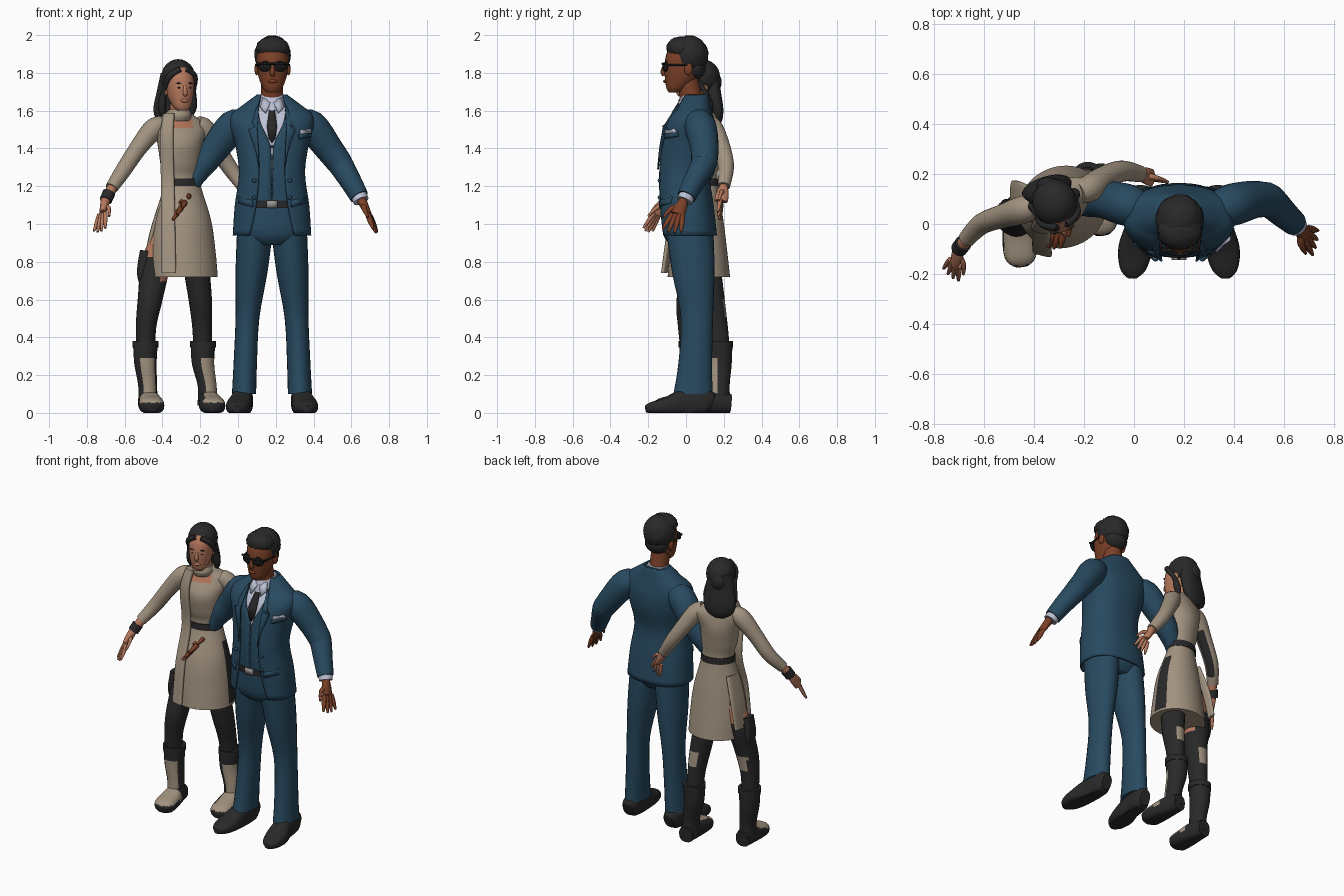
import bpy, bmesh, math, random
from mathutils import Vector, Matrix

random.seed(3)
default_cube = bpy.data.objects.get("Cube")
if default_cube:
    bpy.data.objects.remove(default_cube, do_unlink=True)


def material(name, red, green, blue):
    mat = bpy.data.materials.new(name)
    mat.use_nodes = True
    mat.diffuse_color = (red, green, blue, 1)
    mat.node_tree.nodes["Principled BSDF"].inputs["Base Color"].default_value = (red, green, blue, 1)
    return mat


SUIT = material("suit blue", .021, .068, .117)
CLOTH = material("beige cloth", .36, .29, .215)
BLACK = material("soft black", .022, .022, .023)
GLASS = material("lens black", .009, .009, .01)
DEEP_SKIN = material("deep brown skin", .2, .052, .021)
TAN_SKIN = material("tan skin", .47, .19, .11)
SHIRT = material("shirt pale blue", .5, .53, .66)
METAL = material("buckle grey", .32, .3, .28)


def finish(name, bm, mat):
    """Turn a bmesh into a smooth shaded object with one material."""
    bmesh.ops.recalc_face_normals(bm, faces=bm.faces[:])
    mesh = bpy.data.meshes.new(name)
    bm.to_mesh(mesh)
    bm.free()
    mesh.materials.append(mat)
    obj = bpy.data.objects.new(name, mesh)
    bpy.context.collection.objects.link(obj)
    bpy.ops.object.select_all(action="DESELECT")
    obj.select_set(True)
    bpy.context.view_layer.objects.active = obj
    bpy.ops.object.shade_smooth_by_angle(angle=math.radians(50))
    return obj


def smooth_rows(rows, steps):
    """Catmull-Rom interpolation of every number in the rows."""
    ext = [rows[0]] + list(rows) + [rows[-1]]
    out = []
    for p, q, r, s in zip(ext, ext[1:], ext[2:], ext[3:]):
        for k in range(steps):
            t = k / steps
            out.append([b + t / 2 * (c - a + t * (2*a - 5*b + 4*c - d + t * (3*(b - c) + d - a)))
                        for a, b, c, d in zip(p, q, r, s)])
    return out + [list(rows[-1])]


def loft(name, rows, mat, level=True, turn=0, power=1, sides=24, steps=4):
    """Rows are x, y, z, half width, half depth and optionally a front opening."""
    rows = smooth_rows(rows, steps)
    centres = [Vector(r[:3]) for r in rows]
    opened = len(rows[0]) > 5
    whole = (centres[-1] - centres[0]).normalized()
    ref = Vector((0, 1, 0)) if abs(whole.z) > .6 else Vector((0, 0, 1))
    bm, rings = bmesh.new(), []
    for i, row in enumerate(rows):
        if level:
            u = Vector((math.cos(turn), math.sin(turn), 0))
            v = Vector((-u.y, u.x, 0))
        else:
            t = (centres[min(i + 1, len(rows) - 1)] - centres[max(i - 1, 0)]).normalized()
            u = ref.cross(t).normalized()
            v = t.cross(u)
        a, b = max(row[3], .002), max(row[4], .002)
        gap = math.asin(min(1, max(row[5], .001) / a) ** (1 / power)) if opened else 0
        ring = []
        for k in range(sides):
            ang = -math.pi / 2 + gap + (2 * math.pi - 2 * gap) * k / (sides - 1 if opened else sides)
            c, s = math.cos(ang), math.sin(ang)
            co = centres[i] + u * a * math.copysign(abs(c) ** power, c) + v * b * math.copysign(abs(s) ** power, s)
            co.z = max(co.z, 0)
            ring.append(bm.verts.new(co))
        rings.append(ring)
    for low, high in zip(rings, rings[1:]):
        for k in range(sides - 1 if opened else sides):
            n = (k + 1) % sides
            bm.faces.new((low[k], low[n], high[n], high[k]))
    if not opened:
        bm.faces.new(rings[0])
        bm.faces.new(rings[-1])
    obj = finish(name, bm, mat)
    if opened:
        obj.modifiers.new("thickness", "SOLIDIFY").thickness = .01
    return obj


def limb(name, rows, mat, **options):
    return loft(name, [(*r, r[3]) if len(r) == 4 else r for r in rows], mat, level=False, **options)


def ball(name, centre, size, mat, turn=0, rough=0):
    bm = bmesh.new()
    bmesh.ops.create_icosphere(bm, subdivisions=4 if rough else 3, radius=1)
    for vert in bm.verts:
        vert.co *= 1 + random.uniform(-rough, rough)
    bm.transform(Matrix.Translation(centre) @ Matrix.Rotation(turn, 4, "Z") @ Matrix.Diagonal((*size, 1)))
    return finish(name, bm, mat)


def paint(obj, mat, rule):
    obj.data.materials.append(mat)
    for face in obj.data.polygons:
        if rule(face.center, face.normal):
            face.material_index = len(obj.data.materials) - 1


def plate(name, outline, rows, mat, lift=.008, power=.85):
    """Thin patch of x, z points resting on the front of a torso."""
    bm = bmesh.new()
    verts = []
    for x, z in outline:
        for low, high in zip(rows, rows[1:]):
            if low[2] <= z <= high[2]:
                t = (z - low[2]) / (high[2] - low[2])
                cx, cy, a, b = [low[j] + t * (high[j] - low[j]) for j in (0, 1, 3, 4)]
        inside = max(0, 1 - abs((x - cx) / a) ** (2 / power))
        verts.append(bm.verts.new((x, cy - b * inside ** (power / 2) - lift, z)))
    bm.faces.new(verts)
    bmesh.ops.triangulate(bm, faces=bm.faces[:])
    obj = finish(name, bm, mat)
    obj.modifiers.new("thickness", "SOLIDIFY").thickness = .009


def hand(name, wrist, knuckle, tip, spread, mat, thick):
    """Flat palm, four fanned fingers and a thumb."""
    wrist, knuckle, tip, spread = map(Vector, (wrist, knuckle, tip, spread))
    limb(name + "_palm", [(*wrist, .026, .022), (*wrist.lerp(knuckle, .5), .022, .034), (*knuckle, .016, .036)],
         mat, sides=14)
    for k in range(4):
        off = spread * (k - 1.5)
        end = tip + off * 1.8 - (tip - knuckle) * .1 * abs(k - 1.5)
        limb(f"{name}_finger_{k}", [(*(knuckle + off), thick), (*((knuckle + end + off) / 2), thick), (*end, .006)],
             mat, sides=8, steps=2)
    side = wrist.lerp(knuckle, .4)
    limb(name + "_thumb", [(*side, .016), (*(side + spread * 2.6 + (tip - knuckle) * .25), thick),
                           (*(knuckle + spread * 3.6 + (tip - knuckle) * .25), .006)], mat, sides=8, steps=2)


def head(name, origin, scale, turn, skin):
    """Skull with nose, lips, ears and brows; returns the local placing function."""
    spin = Matrix.Rotation(turn, 3, "Z")
    place = lambda x, y, z: Vector(origin) + spin @ Vector((x, y, z)) * scale
    shape = [(-.06, 0, .03, .028), (-.047, .025, .052, .055), (-.022, .08, .073, .088), (-.01, .14, .082, .103),
             (0, .21, .082, .1), (.005, .26, .06, .075)]
    loft(name + "_head", [(*place(0, y, z), a * scale, b * scale) for y, z, a, b in shape], skin,
         turn=turn, power=.93, sides=28)
    limb(name + "_nose", [(*place(0, -.11, .15), .009 * scale), (*place(0, -.119, .11), .014 * scale),
                          (*place(0, -.111, .093), .012 * scale)], skin, sides=10)
    ball(name + "_lips", place(0, -.108, .06), (.026 * scale, .011, .009), skin, turn)
    for s, label in ((1, "left"), (-1, "right")):
        ball(f"{name}_{label}_ear", place(s * .084, .015, .125), (.012, .022, .033), skin, turn)
        ball(f"{name}_{label}_brow", place(s * .037, -.102, .165), (.016, .006, .003), BLACK, turn + s * .25)
        ball(f"{name}_{label}_eye", place(s * .034, -.103, .138), (.008, .005, .004), BLACK, turn + s * .25)
    return place


# ---- Man: suit torso in layers ----
MX = .18
BODY = [(.012, .94, .208, .152, .12), (0, 1.1, .197, .147, .085), (-.012, 1.27, .175, .137, .07),
        (.01, 1.42, .195, .145, .08), (.02, 1.52, .222, .135, .085), (.03, 1.58, .215, .112, .08),
        (.042, 1.62, .168, .09, .075), (.05, 1.685, .08, .068, .06)]
jacket = [(MX, y, z, a, b, gap) for y, z, a, b, gap in BODY]
inner = [(MX, y, z, a - .014, b - .014) for y, z, a, b, gap in BODY]
loft("jacket", jacket, SUIT, power=.85, sides=48)
loft("shirt", [(x, y, z, a - .012, b - .012) for x, y, z, a, b in inner[2:]], SHIRT, power=.85, sides=32)
vest_gap = [.002, .002, .01, .055, .07, .07, .058]
loft("vest", [(*row, gap) for row, gap in zip(inner[1:], vest_gap)], SUIT, power=.85, sides=48)
loft("trouser_seat", [(MX, .015, .89, .1, .1), (MX, .01, .95, .185, .132), (MX, 0, 1.1, .175, .128)], SUIT, power=.85)
loft("man_belt", [(MX, 0, 1.085, .181, .136), (MX, 0, 1.125, .179, .136)], BLACK, power=.85, steps=1)
plate("man_buckle", [(.15, 1.085), (.21, 1.085), (.21, 1.125), (.15, 1.125)], inner, METAL, .012)
plate("tie", [(.162, 1.455), (.18, 1.43), (.198, 1.455), (.207, 1.52), (.194, 1.61), (.204, 1.65), (.156, 1.65),
              (.166, 1.61), (.153, 1.52)], inner, BLACK, .006)
for k in range(5):
    ball(f"vest_button_{k}", (MX, -.138 + .004 * abs(k - 1), 1.17 + k * .06), (.008, .006, .008), SUIT)
loft("shirt_collar", [(MX, .03, 1.6, .083, .085), (MX, .03, 1.65, .07, .07), (MX, .035, 1.685, .064, .062)], SHIRT)
limb("man_neck", [(MX, .045, 1.6, .055), (MX, .02, 1.7, .058), (MX, .01, 1.77, .055)], DEEP_SKIN)
plate("pocket_square", [(.325, 1.475), (.385, 1.487), (.38, 1.507), (.345, 1.494), (.33, 1.502)], jacket, SHIRT, .013)
plate("breast_pocket", [(.32, 1.45), (.382, 1.465), (.385, 1.487), (.32, 1.473)], jacket, SUIT, .012)

for s, label in ((1, "left"), (-1, "right")):
    side = lambda rows: [(MX + s * r[0], *r[1:]) for r in rows]
    flip = lambda points: [(MX + s * x, z) for x, z in points]
    # lapels, collar points, pocket flaps and buttons
    plate(label + "_lapel", flip([(.068, 1.29), (.085, 1.38), (.125, 1.5), (.09, 1.515), (.105, 1.54), (.085, 1.61),
                                  (.068, 1.64), (.079, 1.5), (.073, 1.4)]), jacket, SUIT, .012)
    plate(label + "_collar_point", flip([(.005, 1.65), (.035, 1.59), (.062, 1.62), (.05, 1.67)]), jacket, SHIRT, .004)
    plate(label + "_pocket_flap", flip([(.105, 1.09), (.18, 1.11), (.18, 1.145), (.105, 1.125)]), jacket, SUIT, .012)
    for z in (1.14, 1.23):
        ball(f"{label}_jacket_button_{z}", (MX + s * .094, -.142, z), (.011, .008, .011), SUIT)
    # legs and shoes
    loft(label + "_trouser_leg", side([(.09, .02, .97, .095, .125), (.108, .038, .75, .085, .113),
         (.13, .058, .5, .063, .085), (.142, .048, .25, .062, .09), (.148, .037, .1, .064, .104)]), SUIT)
    limb(label + "_shoe", side([(.15, .14, .05, .035, .045), (.152, .1, .06, .052, .07), (.158, 0, .055, .055, .075),
         (.175, -.1, .035, .068, .05), (.185, -.18, .026, .052, .032), (.187, -.215, .02, .02, .018)]), BLACK, power=.8)
    # upper arms, sharing the shoulder
    limb(label + "_upper_sleeve", side([(.13, .05, 1.535, .06), (.205, .075, 1.52, .084), (.3, .098, 1.4, .075),
         (.36, .095, 1.32, .068)]), SUIT)

# left forearm hangs free, right forearm reaches through the dress
limb("left_lower_sleeve", [(.51, .098, 1.36, .07), (.54, .095, 1.32, .067), (.6, .04, 1.22, .057),
                           (.642, .003, 1.145, .05)], SUIT)
limb("left_cuff", [(.635, .01, 1.16, .042), (.652, -.008, 1.122, .042)], SHIRT, steps=1)
hand("left_man_hand", (.652, -.01, 1.13), (.692, -.045, 1.05), (.732, -.08, .95), (-.004, -.018, .003), DEEP_SKIN, .014)
limb("right_lower_sleeve", [(-.15, .098, 1.36, .07), (-.18, .095, 1.32, .067), (-.23, .085, 1.24, .05),
                            (-.27, .07, 1.16, .04)], SUIT)
hand("right_man_hand", (-.275, .06, 1.14), (-.3, -.02, 1.09), (-.335, -.1, 1.035), (.013, -.003, .016), DEEP_SKIN, .014)

# man's head, hair and sunglasses
place = head("man", (.183, -.002, 1.695), 1, 0, DEEP_SKIN)
ball("man_hair_back", place(0, .02, .199), (.096, .1, .104), BLACK, rough=.025)
ball("man_hair_front", place(0, -.025, .235), (.088, .076, .062), BLACK, rough=.03)
ball("man_hair_nape", place(0, .05, .13), (.076, .056, .06), BLACK, rough=.02)
for s, label in ((1, "left"), (-1, "right")):
    ball(label + "_lens", place(s * .041, -.108, .137), (.037, .012, .026), GLASS, s * .3)
    limb(label + "_glasses_arm", [(*place(s * .075, -.095, .147), .006), (*place(s * .089, .01, .147), .005)], GLASS, sides=8)
limb("glasses_bridge", [(*place(-.08, -.1, .153), .006), (*place(0, -.122, .153), .006),
                        (*place(.08, -.1, .153), .006)], GLASS, sides=8)

# ---- Woman: dress turned a little towards the man ----
TURN = .38
dress = [(-.285, .068, .72, .18, .163), (-.289, .067, .85, .174, .148), (-.29, .07, 1.02, .151, .124),
         (-.298, .088, 1.22, .1, .076), (-.304, .082, 1.32, .11, .088), (-.307, .082, 1.43, .124, .1),
         (-.31, .1, 1.52, .155, .072), (-.315, .1, 1.565, .1, .055), (-.315, .09, 1.6, .055, .05)]
dress_body = loft("dress", dress, CLOTH, turn=TURN, sides=56, steps=6)
# side slits and neckline
paint(dress_body, BLACK, lambda c, n: c.z < 1.1 and n.x < -.95 and n.y > -.05
      or .74 < c.z < 1.12 and n.x > .85 and -.1 < n.y < .5)
paint(dress_body, TAN_SKIN, lambda c, n: 1.51 < c.z < 1.55 and n.y < -.25 and -.36 < c.x < -.24)
loft("woman_belt", [(-.298, .087, 1.2, .107, .084), (-.298, .088, 1.24, .105, .082)], BLACK, turn=TURN, steps=1)
limb("woman_neck", [(-.315, .1, 1.55, .047), (-.312, .085, 1.65, .046)], TAN_SKIN)
loft("scarf_collar", [(-.315, .08, 1.545, .06, .06), (-.312, .076, 1.575, .066, .066),
                      (-.312, .078, 1.605, .056, .056)], CLOTH, turn=TURN)
loft("scarf_tail", [(-.365, .02, 1.585, .03, .02), (-.378, -.022, 1.45, .036, .014), (-.372, -.01, 1.22, .036, .014),
                    (-.37, -.075, 1, .038, .014), (-.367, -.115, .74, .04, .012)], CLOTH, turn=-.25, power=.6)

# arms
right_sleeve = limb("woman_right_sleeve", [(-.4, .07, 1.53, .045), (-.45, .055, 1.5, .056), (-.53, .03, 1.4, .047),
                                           (-.61, 0, 1.28, .042), (-.67, -.06, 1.19, .034)], CLOTH)
paint(right_sleeve, BLACK, lambda c, n: 1.2 < c.z < 1.42 and n.dot(Vector((.6, .35, -.72))) > .82)
limb("woman_right_forearm", [(-.65, -.04, 1.22, .028), (-.7, -.1, 1.13, .026)], TAN_SKIN)
limb("wrist_band", [(-.683, -.077, 1.165, .034), (-.7, -.1, 1.125, .033)], BLACK, steps=1)
hand("woman_right_hand", (-.7, -.1, 1.13), (-.718, -.155, 1.055), (-.735, -.21, .955), (.011, -.009, .003), TAN_SKIN, .011)
limb("woman_left_sleeve", [(-.22, .125, 1.53, .045), (-.175, .145, 1.5, .055), (-.11, .19, 1.4, .047),
                           (-.045, .212, 1.3, .042), (.025, .2, 1.2, .033)], CLOTH)
hand("woman_left_hand", (.025, .2, 1.2), (.07, .185, 1.12), (.105, .172, 1.03), (.013, -.002, .008), TAN_SKIN, .011)

# legs and boots: leg rows, boot top, ankle, toe and facing of the pale panel
LEGS = {
    "right": ([(-.38, .075, 1, .06, .065), (-.432, .065, .8, .078, .075), (-.465, .025, .6, .066, .075),
               (-.487, .02, .45, .054, .062), (-.488, .03, .3, .05, .055)],
              (-.49, .032), (-.478, .03), (-.45, -.165), Vector((.25, -.97, 0))),
    "left": ([(-.25, .08, 1, .07, .07), (-.225, .1, .8, .07, .08), (-.2, .13, .6, .062, .075),
              (-.19, .16, .45, .052, .062), (-.186, .18, .3, .05, .055)],
             (-.185, .178), (-.163, .175), (-.125, -.04), Vector((.6, -.8, 0))),
}
for label, (leg, top, ankle, toe, facing) in LEGS.items():
    stocking = loft(f"woman_{label}_leg", leg, BLACK, steps=8)
    paint(stocking, CLOTH, lambda c, n: .5 < c.z < .6 and n.y > .75)
    if label == "right":
        paint(stocking, TAN_SKIN, lambda c, n: .82 < c.z < .93 or .7 < c.z < .83 and n.x > .6)
    shaft = loft(f"woman_{label}_boot", [(*ankle, .04, .052, .062), (*ankle, .14, .05, .056), (*top, .26, .059, .064),
                                         (*top, .375, .066, .068)], BLACK, steps=8, sides=40)
    paint(shaft, CLOTH, lambda c, n: c.z < .29 and n.dot(facing) > .74)
    loft(f"woman_{label}_boot_rim", [(*top, .345, .068, .071), (*top, .38, .069, .071)], BLACK, steps=1)
    heel, tip = Vector((*ankle, 0)) + Vector((0, .06, 0)), Vector((*toe, 0))
    step = lambda t, z, a, b: (*(heel.lerp(tip, t) + Vector((0, 0, z))), a, b)
    foot = limb(f"woman_{label}_foot", [step(0, .05, .045, .05), step(.3, .055, .055, .06), step(.6, .045, .066, .05),
                                       step(.88, .035, .062, .042), step(1, .025, .03, .022)], BLACK, power=.8, steps=6)
    paint(foot, CLOTH, lambda c, n: c.z > .055 and c.y < ankle[1] - .04 and n.dot(facing) > -.05)

# thigh pouch, strap and rear skirt flap
limb("thigh_pouch", [(-.495, .055, .86, .024, .04), (-.505, .055, .75, .03, .045), (-.5, .05, .68, .022, .035)],
     BLACK, power=.6)
limb("loose_strap", [(-.505, .02, .72, .01), (-.51, .03, .64, .009), (-.49, .05, .58, .01)], BLACK, sides=8)
limb("skirt_side_flap", [(-.4, .08, 1.12, .016, .06), (-.455, .1, .95, .014, .07), (-.485, .115, .8, .012, .06)],
     CLOTH, power=.7)

# woman's head and hair
place = head("woman", (-.31, .062, 1.6), .88, .3, TAN_SKIN)
ball("woman_hair_cap", place(0, .026, .2), (.09, .098, .097), BLACK, .3)
ball("woman_hair_knot", place(-.01, .1, .17), (.05, .045, .06), BLACK, .3)
loft("woman_hair_back", [(-.335, .11, 1.8, .075, .06), (-.342, .13, 1.7, .092, .05), (-.35, .146, 1.61, .102, .044),
                         (-.355, .152, 1.55, .08, .034), (-.355, .155, 1.52, .035, .016)], BLACK, turn=.3)
for s, label in ((1, "left"), (-1, "right")):
    limb(label + "_hair_lock", [(*place(s * .02, -.082, .25), .016), (*place(s * .078, -.05, .205), .018),
         (*place(s * .092, .012, .12), .014), (*place(s * .098, .04, .03), .022), (*place(s * .09, .05, -.03), .01)],
         BLACK, sides=12)
